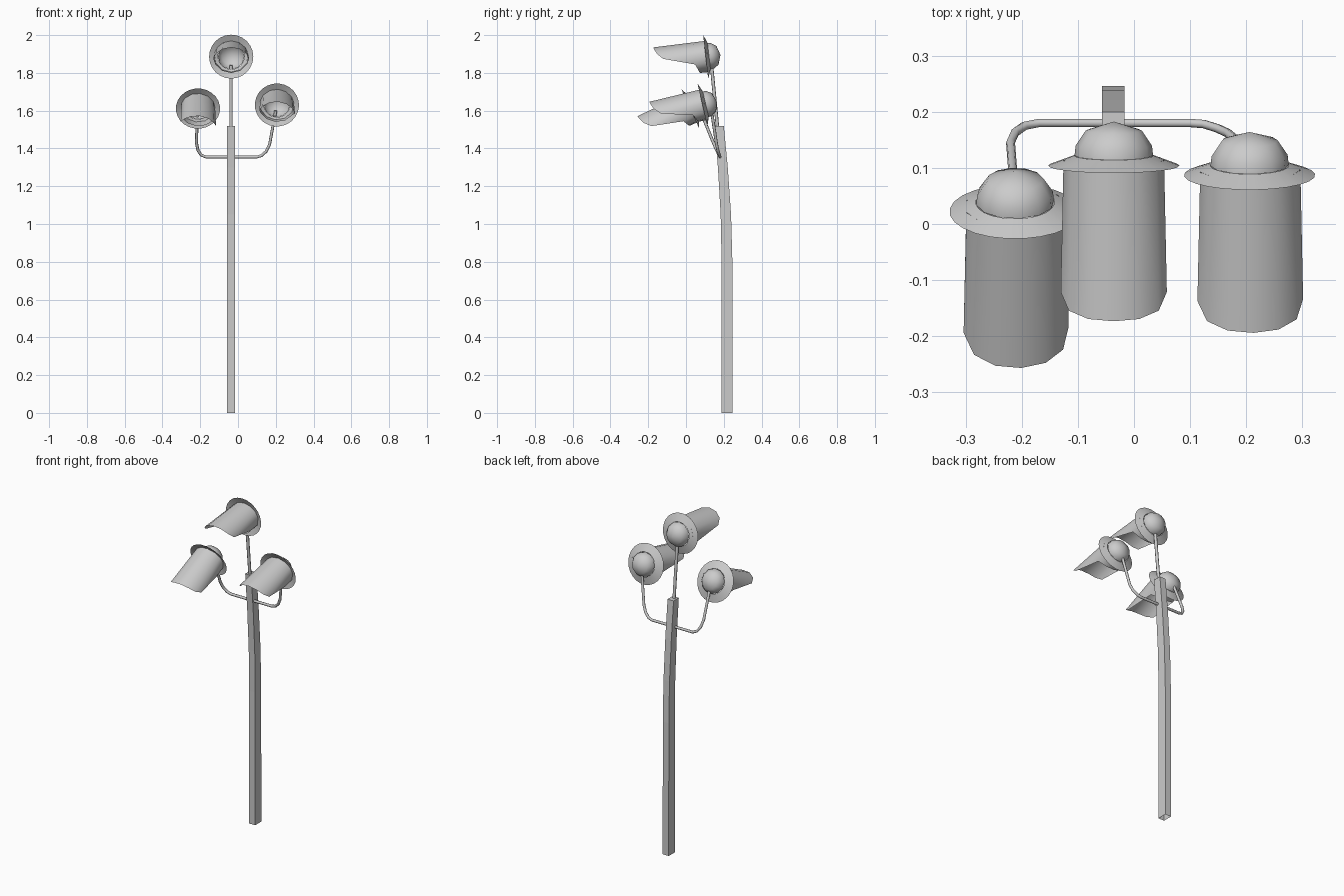
import bpy, bmesh
from math import sin, cos, pi, radians
from mathutils import Matrix

if "Cube" in bpy.data.objects:
    bpy.data.objects.remove(bpy.data.objects["Cube"])


def finish(name, bm, matrix=None, smooth=None):
    bmesh.ops.recalc_face_normals(bm, faces=bm.faces)
    me = bpy.data.meshes.new(name)
    bm.to_mesh(me)
    bm.free()
    ob = bpy.data.objects.new(name, me)
    bpy.context.collection.objects.link(ob)
    if matrix:
        ob.matrix_world = matrix
    if smooth:
        bpy.ops.object.select_all(action='DESELECT')
        ob.select_set(True)
        bpy.context.view_layer.objects.active = ob
        bpy.ops.object.shade_smooth_by_angle(angle=radians(smooth))
    return ob


def bridge(bm, rings):
    """Skin a list of closed vertex rings."""
    for a, b in zip(rings, rings[1:]):
        n = len(a)
        for i in range(n):
            j = (i + 1) % n
            bm.faces.new((a[i], a[j], b[j], b[i]))


def lathe(name, profile, sides, matrix, smooth, apex=None):
    """Revolve (radius, y) points around the local y axis."""
    bm = bmesh.new()
    rings = [[bm.verts.new((r * sin(2 * pi * i / sides), y, r * cos(2 * pi * i / sides)))
              for i in range(sides)] for r, y in profile]
    bridge(bm, rings)
    if apex is not None:
        tip = bm.verts.new((0, apex, 0))
        for i in range(sides):
            bm.faces.new((rings[-1][i], rings[-1][(i + 1) % sides], tip))
    return finish(name, bm, matrix, smooth)


def tube(name, pts, radius):
    cu = bpy.data.curves.new(name, 'CURVE')
    cu.dimensions = '3D'
    cu.bevel_depth = radius
    cu.bevel_resolution = 2
    cu.use_fill_caps = True
    sp = cu.splines.new('POLY')
    sp.points.add(len(pts) - 1)
    for p, co in zip(sp.points, pts):
        p.co = (*co, 1)
    ob = bpy.data.objects.new(name, cu)
    bpy.context.collection.objects.link(ob)


# Square post, bending forward near the top
CX = -0.037
bm = bmesh.new()
rings = []
for z, y, d in [(0, .217, .058), (.8, .217, .057), (1.05, .211, .055),
                (1.3, .195, .052), (1.52, .175, .05)]:
    rings.append([bm.verts.new((CX + sx * .02, y + sy * d / 2, z))
                  for sx, sy in ((-1, -1), (1, -1), (1, 1), (-1, 1))])
bridge(bm, rings)
bm.faces.new(rings[-1])
finish("post", bm)

# Centre stem and U-shaped side arm
tube("centre_stem", [(CX, .17, 1.48), (CX, .135, 1.84)], .009)
tube("side_arm", [(-.215, .08, 1.59), (-.22, .145, 1.43), (-.212, .163, 1.39),
                  (-.195, .175, 1.365), (-.17, .18, 1.355), (.1, .18, 1.355),
                  (.125, .178, 1.362), (.15, .17, 1.385), (.167, .162, 1.42),
                  (.2, .135, 1.6)], .008)

# Hood outline: angle from the top and length of the lip there
HALF = [(0, .27), (28, .267), (56, .255), (80, .225), (115, .06), (148, .045), (180, .04)]
HOOD = HALF + [(360 - a, l) for a, l in HALF[-2:0:-1]]


def lamp(side, loc, pitch, roll):
    m = (Matrix.Translation(loc) @ Matrix.Rotation(radians(pitch), 4, 'X')
         @ Matrix.Rotation(radians(roll), 4, 'Y'))
    # Conical rim and rounded back cap
    lathe(side + "_lamp_rim", [(.117, 0), (.07, .018)], 24, m, 40)
    lathe(side + "_lamp_cap", [(.07, .018), (.068, .036), (.05, .063)], 12, m, 50, .079)
    # Hood with long upper lip, cut away underneath
    bm = bmesh.new()
    back, front = [], []
    for a, l in HOOD:
        s, c, t = sin(radians(a)), cos(radians(a)), l / .27
        back.append(bm.verts.new((.091 * s, .011, .083 * c)))
        front.append(bm.verts.new(((.091 + .006 * t) * s, -l, (.083 - .003 * t) * c)))
    bridge(bm, [back, front])
    finish(side + "_lamp_hood", bm, m, 40)


lamp("top", (-.036, .104, 1.886), 6.5, 0)
lamp("right", (.206, .087, 1.63), 13, 5)
lamp("left", (-.212, .022, 1.611), 24.5, 8)
